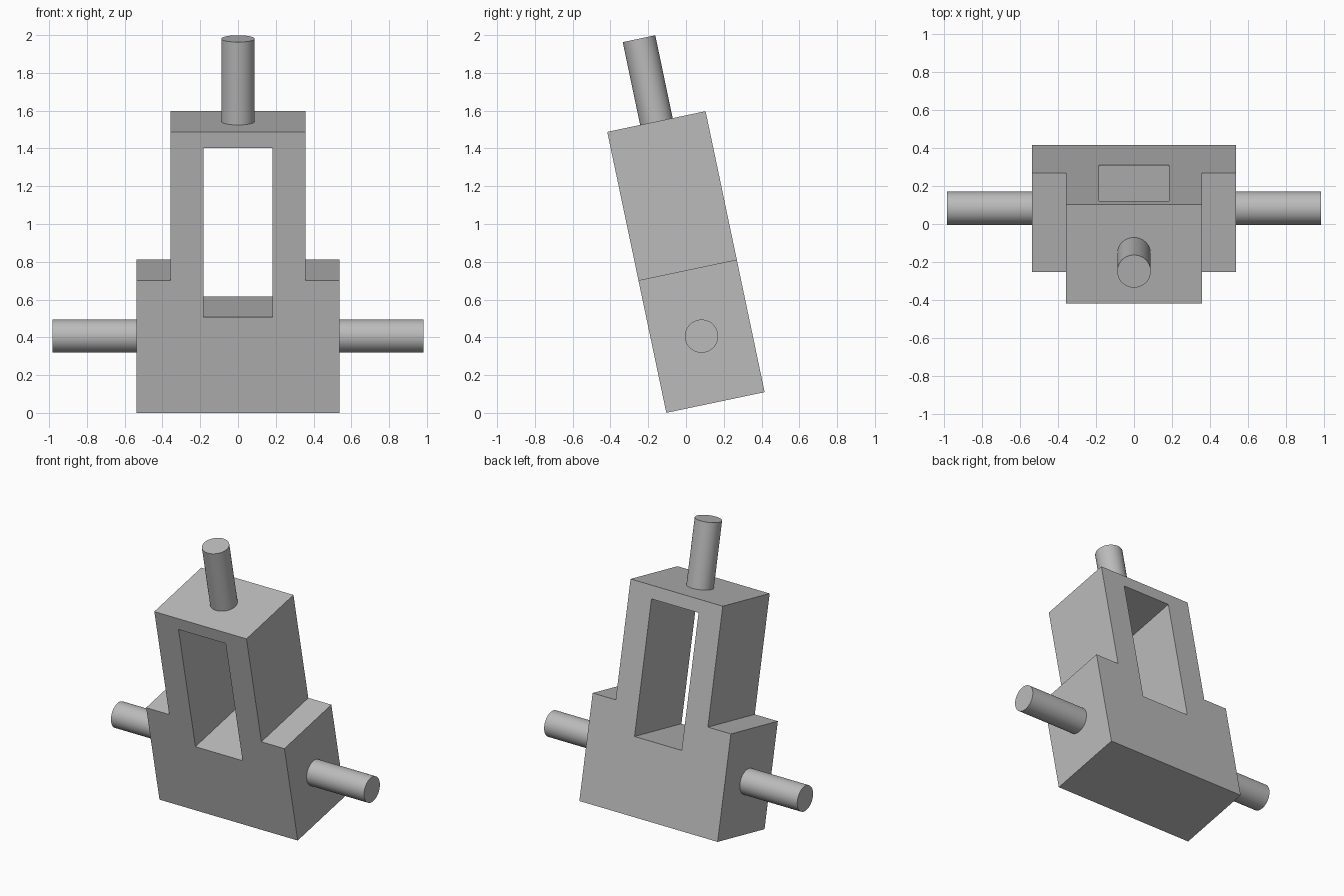
import bpy, bmesh, math
from mathutils import Matrix, Vector

cube = bpy.data.objects.get("Cube")
if cube:
    bpy.data.objects.remove(cube, do_unlink=True)

DEPTH = 0.532
PIN_RADIUS = 0.088
TOP = 1.52
# The whole assembly leans forward about the x axis
LEAN = Matrix.Translation((0, 0.156, 0.055)) @ Matrix.Rotation(math.radians(11.87), 4, 'X')

grey = bpy.data.materials.new("plain_grey")
grey.use_nodes = True
grey.diffuse_color = (0.5, 0.5, 0.5, 1)
grey.node_tree.nodes["Principled BSDF"].inputs["Base Color"].default_value = (0.5, 0.5, 0.5, 1)


def add_object(name, bm):
    mesh = bpy.data.meshes.new(name)
    bm.to_mesh(mesh)
    bm.free()
    mesh.materials.append(grey)
    obj = bpy.data.objects.new(name, mesh)
    bpy.context.collection.objects.link(obj)
    obj.matrix_world = LEAN
    return obj


def add_pin(name, start, end):
    start, end = Vector(start), Vector(end)
    axis = end - start
    turn = axis.to_track_quat('Z', 'Y').to_matrix().to_4x4()
    bm = bmesh.new()
    bmesh.ops.create_cone(bm, cap_ends=True, segments=48, radius1=PIN_RADIUS,
                          radius2=PIN_RADIUS, depth=axis.length,
                          matrix=Matrix.Translation((start + end) / 2) @ turn)
    # Smooth the round wall, keep the caps flat and their rims sharp
    for face in bm.faces:
        face.smooth = len(face.verts) == 4
    for edge in bm.edges:
        edge.smooth = all(f.smooth for f in edge.link_faces)
    add_object(name, bm)


# Stepped body with a through window: half outline, mirrored and thickened
half = [(0, 0), (0.537, 0), (0.537, 0.717), (0.358, 0.717), (0.358, TOP), (0, TOP),
        (0, 1.432), (0.183, 1.432), (0.183, 0.518), (0, 0.518)]
bm = bmesh.new()
for side in (1, -1):
    bm.faces.new([bm.verts.new((side * x, 0, z)) for x, z in half])
bmesh.ops.remove_doubles(bm, verts=bm.verts, dist=0.0001)
bmesh.ops.recalc_face_normals(bm, faces=bm.faces)
body = add_object("body", bm)
thicken = body.modifiers.new("thickness", 'SOLIDIFY')
thicken.thickness = DEPTH
thicken.offset = 0

# Side pins and top rod
for name, side in (("left_pin", 1), ("right_pin", -1)):
    add_pin(name, (side * 0.5, 0, 0.359), (side * 0.983, 0, 0.359))
add_pin("top_rod", (0, 0, TOP - 0.04), (0, 0, 1.968))
